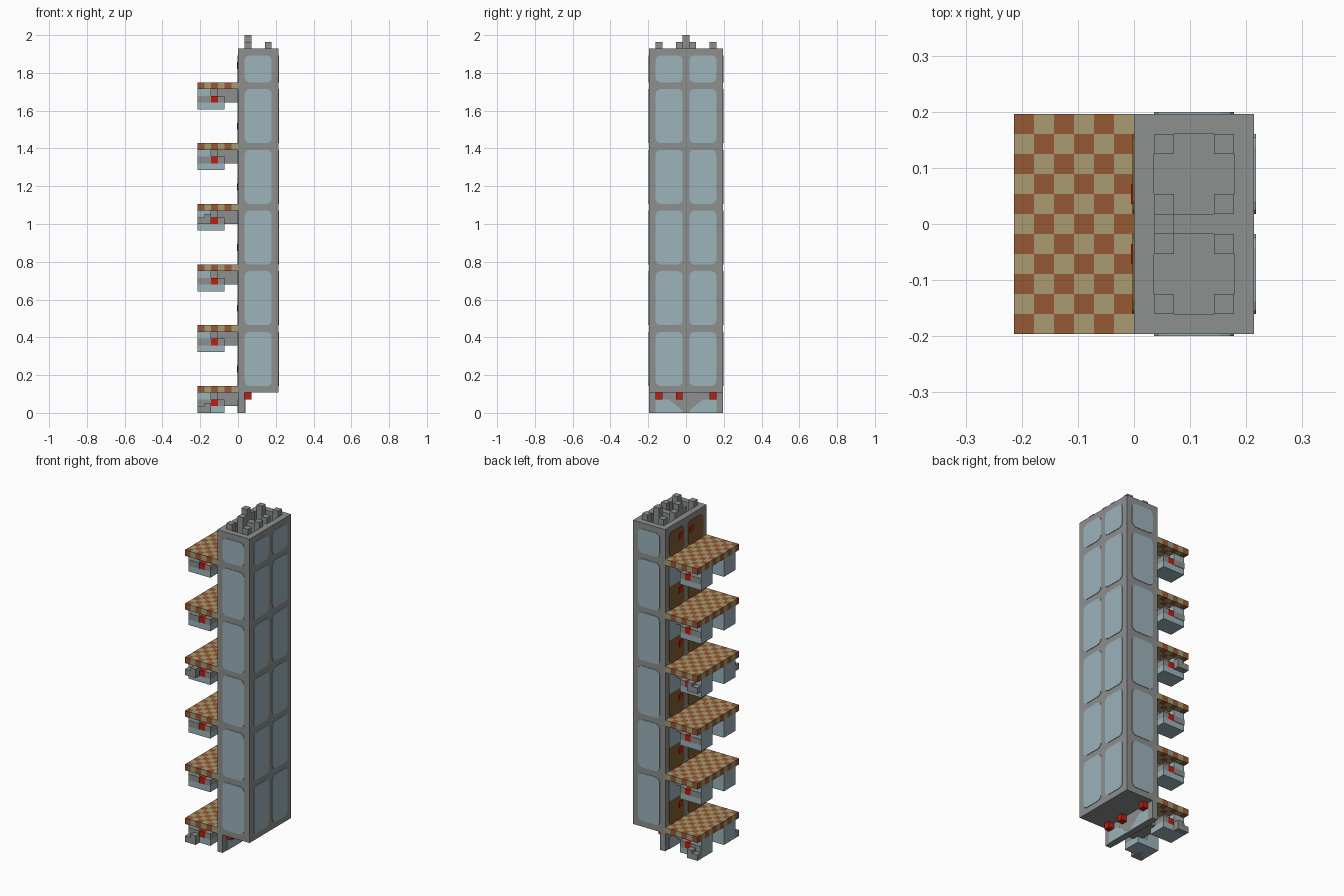
import bpy
import bmesh
from math import floor
from mathutils import Vector

U = 2 / 56          # one block
THIN = 0.08         # painted plate thickness, in blocks

cube = bpy.data.objects.get("Cube")
if cube:
    bpy.data.objects.remove(cube, do_unlink=True)


def material(name, rgb):
    linear = [((c / 255 + 0.055) / 1.055) ** 2.4 for c in rgb]
    m = bpy.data.materials.new(name)
    m.use_nodes = True
    m.diffuse_color = (*linear, 1)
    m.node_tree.nodes["Principled BSDF"].inputs["Base Color"].default_value = (*linear, 1)
    return m


CONCRETE = material("concrete grey", (140, 144, 143))
GLASS = material("pale blue glass", (156, 179, 187))
TILE_DARK = material("rust tile", (150, 88, 52))
TILE_LIGHT = material("sand tile", (168, 154, 112))
DOOR = material("brown door", (128, 92, 48))
RED = material("red lamp", (190, 30, 14))


def finish(name, bm, *mats):
    bmesh.ops.recalc_face_normals(bm, faces=bm.faces)
    bmesh.ops.scale(bm, vec=(U, U, U), verts=bm.verts)
    me = bpy.data.meshes.new(name)
    bm.to_mesh(me)
    bm.free()
    for m in mats:
        me.materials.append(m)
    ob = bpy.data.objects.new(name, me)
    bpy.context.collection.objects.link(ob)
    return ob


def box(name, mat, x, y, z):
    """Block spanning the given ranges, measured in blocks."""
    bm = bmesh.new()
    bmesh.ops.create_cube(bm, size=1)
    for v in bm.verts:
        v.co = Vector([(r[0] + r[1]) / 2 + c * (r[1] - r[0]) for r, c in zip((x, y, z), v.co)])
    return finish(name, bm, mat)


def prism(name, mat, points, place, push):
    """Flat outline placed in space and extruded along push."""
    bm = bmesh.new()
    face = bm.faces.new([bm.verts.new(place(a, b)) for a, b in points])
    out = bmesh.ops.extrude_face_region(bm, geom=[face])["geom"]
    bmesh.ops.translate(bm, vec=push, verts=[g for g in out if isinstance(g, bmesh.types.BMVert)])
    return finish(name, bm, mat)


def rounded(a0, a1, b0, b1, low=0.65, high=0.65):
    """Rectangle with cut corners; a zero cut keeps the corner square."""
    pts = []
    for a, b, sa, sb, c, flip in ((a0, b0, 1, 1, low, 0), (a1, b0, -1, 1, low, 1),
                                  (a1, b1, -1, -1, high, 0), (a0, b1, 1, -1, high, 1)):
        if c == 0:
            pts.append((a, b))
            continue
        corner = [(a, b + sb * c), (a + sa * c * .3, b + sb * c * .3), (a + sa * c, b)]
        pts += corner[::-1] if flip else corner
    return pts


# Tower shaft
tower = box("tower", CONCRETE, (0, 6), (-5.5, 5.5), (3, 54))
box("base_wall", CONCRETE, (0, 1), (-5.5, 5.5), (0, 3))

# Two cross-shaped recesses in the roof
cross = [(1, -1), (2, -1), (2, -2), (4, -2), (4, -1), (5, -1),
         (5, 1), (4, 1), (4, 2), (2, 2), (2, 1), (1, 1)]
for side in (-1, 1):
    cutter = prism("roof_cutter", CONCRETE, cross,
                   lambda a, b: (a, b + 2.5 * side, 52), (0, 0, 4))
    cutter.hide_render = True
    cutter.hide_viewport = True
    cut = tower.modifiers.new("roof_recess", "BOOLEAN")
    cut.operation = "DIFFERENCE"
    cut.solver = "EXACT"
    cut.object = cutter

# Roof posts
for x in (1, 4):
    for y in (-4, -1, 1, 4):
        box("roof_post", CONCRETE, (x, x + 1), (y - .5, y + .5), (54, 55))
box("roof_mast", CONCRETE, (1, 2), (-.5, .5), (54, 56))

# Windows on all four walls, doors behind the balconies
for z in range(4, 50, 9):
    top = min(z + 8, 53)
    for side in (-1, 1):
        prism("end_window", GLASS, rounded(1, 5, z, top),
              lambda a, b: (a, 5.5 * side, b), (0, THIN * side, 0))
        y0, y1 = sorted((.5 * side, 4.5 * side))
        prism("side_window", GLASS, rounded(y0, y1, z, top),
              lambda a, b: (6, a, b), (THIN, 0, 0))
        split = z + 4
        prism("balcony_door", DOOR, rounded(y0, y1, z, split, .65, 0 if top > split else .65),
              lambda a, b: (0, a, b), (-THIN, 0, 0))
        if top > split:
            prism("door_window", GLASS, rounded(y0, y1, split, top, 0, .65),
                  lambda a, b: (0, a, b), (-THIN, 0, 0))
        box("door_lamp", RED, (-THIN * 2, 0), (side * 1.5 - .5, side * 1.5 + .5), (z + 2, z + 3))

# Glass on the base wall and lamps under the shaft
for side in (-1, 1):
    pane = [(.5, 0), (4.5, 0), (4.5, 2), (2.5, 2), (.5, .3)]
    for x, push in ((1, THIN), (0, -THIN)):
        prism("base_window", GLASS, pane, lambda a, b: (x, a * side, b), (push, 0, 0))
for y in (-4, -1, 4):
    box("base_lamp", RED, (1, 2), (y - .5, y + .5), (2, 3))


def checker_slab(z):
    """Balcony slab of one-block tiles in alternating colours."""
    bm = bmesh.new()
    bmesh.ops.create_grid(bm, x_segments=6, y_segments=11, size=1)
    for v in bm.verts:
        v.co = Vector((v.co.x * 3 - 3, v.co.y * 5.5, z))
    out = bmesh.ops.extrude_face_region(bm, geom=bm.faces[:], use_keep_orig=True)["geom"]
    bmesh.ops.translate(bm, vec=(0, 0, 1), verts=[g for g in out if isinstance(g, bmesh.types.BMVert)])
    bmesh.ops.recalc_face_normals(bm, faces=bm.faces)
    for f in bm.faces:
        f.normal_update()
        p = f.calc_center_median() - f.normal * .5
        f.material_index = (floor(p.x + 6) + floor(p.y + 5.5)) % 2
    finish("balcony_slab", bm, TILE_DARK, TILE_LIGHT)


# Balconies with the hanging pods beneath
for i in range(6):
    t = 3 + 9 * i
    checker_slab(t)
    box("balcony_beam", CONCRETE, (-3, 0), (-2.5, 2.5), (t - 2, t))
    for side in (-1, 1):
        def span(a, b):
            return sorted((a * side, b * side))
        box("pod_glass", GLASS, (-6, -4), span(1.5, 4.5), (t - 3, t))
        box("pod_floor", GLASS, (-4, -2), span(1.5, 4.5), (t - 3, t - 2))
        box("pod_band", CONCRETE, (-6, -4), span(4.5, 4.5 + THIN), (t - 2, t - 1))
        box("pod_wall", CONCRETE, (-4, -3), span(1.5, 3.5), (t - 2, t))
        box("pod_lamp", RED, (-4, -3), span(3.5, 4.5), (t - 2, t - 1))
        box("pod_bracket", CONCRETE, (-3, -2), span(2.5, 4.5), (t - 2, t - 1))
        # Cross-shaped struts on two of the floors
        if i in (0, 3):
            z = (t - 3, t - 2) if i == 0 else (t - 2, t - 1)
            box("strut_bar", CONCRETE, (-6, -4), span(4.5, 5.5), z)
            box("strut_arm", CONCRETE, (-5, -4), span(3.5, 5.5), (z[0], z[1] + .5))
